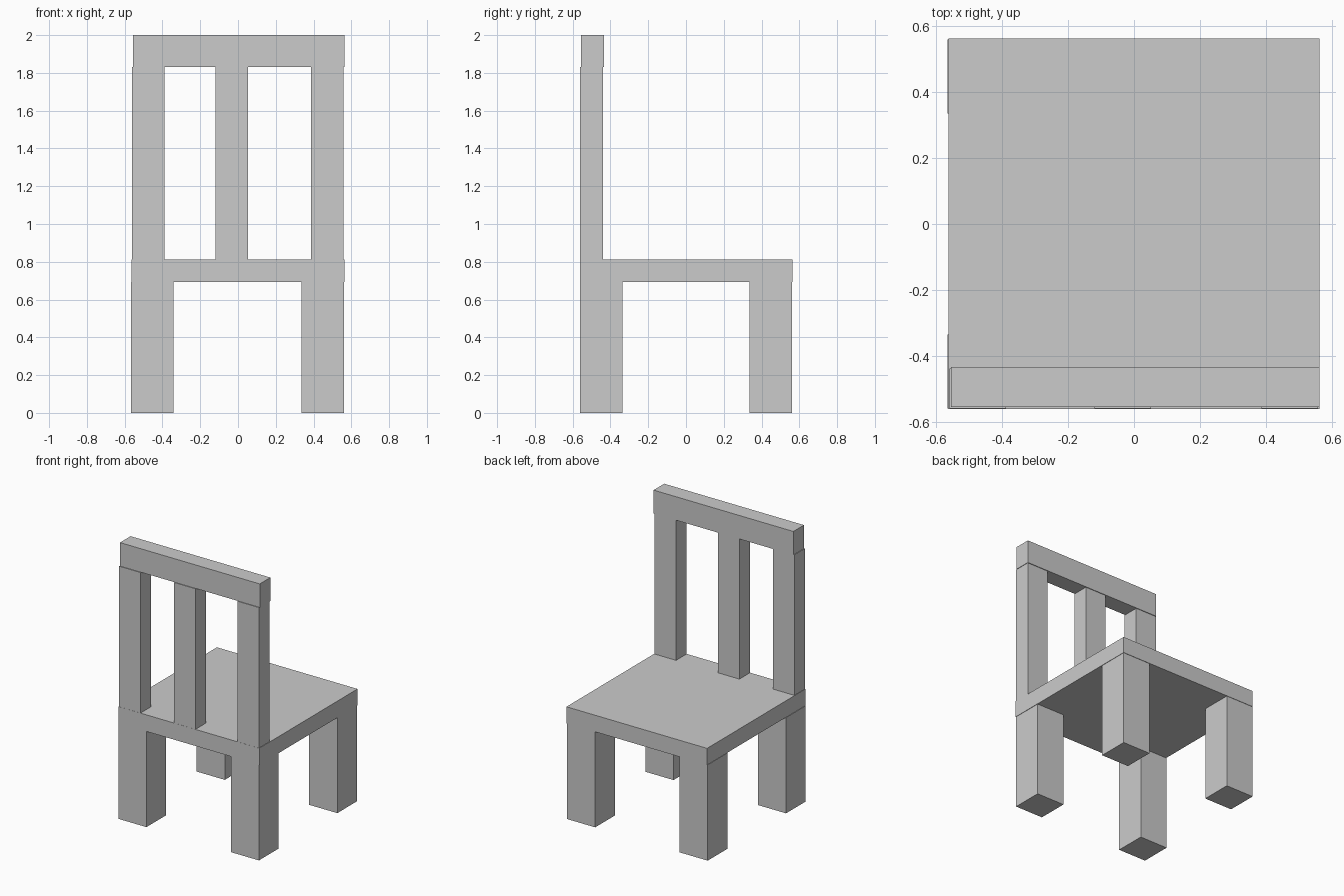
import bpy

if "Cube" in bpy.data.objects:
    bpy.data.objects.remove(bpy.data.objects["Cube"])


def box(name, x, y, z):
    """Add a box spanning the given (min, max) ranges."""
    spans = (x, y, z)
    bpy.ops.mesh.primitive_cube_add(size=1, location=[(a + b) / 2 for a, b in spans])
    ob = bpy.context.object
    ob.name = name
    ob.scale = [b - a for a, b in spans]
    bpy.ops.object.transform_apply(location=False, rotation=False, scale=True)
    return ob


SEAT_BOTTOM, SEAT_TOP, RAIL_BOTTOM = 0.693, 0.813, 1.83

# Seat slab
box("seat", (-0.563, 0.563), (-0.561, 0.563), (SEAT_BOTTOM, SEAT_TOP))

# Four square legs
for side, x in (("left", (-0.566, -0.341)), ("right", (0.335, 0.56))):
    for end, y in (("front", (-0.56, -0.336)), ("rear", (0.336, 0.56))):
        box(f"{end}_{side}_leg", x, y, (0, SEAT_BOTTOM))

# Three uprights of the backrest
for place, x in (("left", -0.56), ("middle", -0.12), ("right", 0.387)):
    box(f"{place}_back_post", (x, x + 0.172), (-0.56, -0.439), (SEAT_TOP, RAIL_BOTTOM))

# Top rail, set very slightly off the posts
box("top_rail", (-0.556, 0.563), (-0.555, -0.434), (RAIL_BOTTOM, 2.0))
